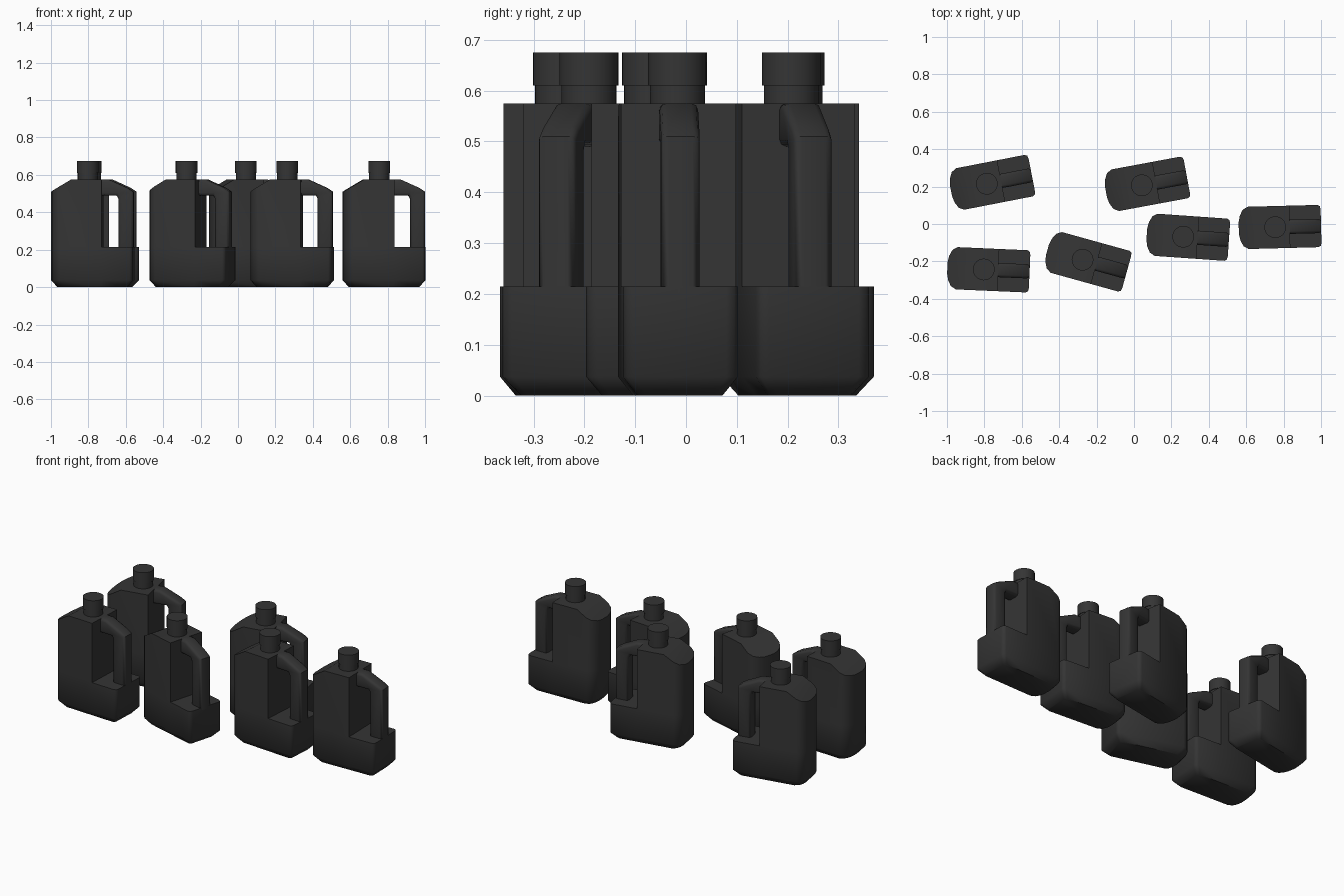
import bpy, bmesh
from math import radians
from mathutils import Matrix, Vector

if "Cube" in bpy.data.objects:
    bpy.data.objects.remove(bpy.data.objects["Cube"], do_unlink=True)

# Single dark plastic
plastic = bpy.data.materials.new("black_plastic")
plastic.use_nodes = True
colour = (0.035, 0.035, 0.035, 1)
plastic.diffuse_color = colour
plastic.node_tree.nodes["Principled BSDF"].inputs["Base Color"].default_value = colour

SHELF, TOP, RECESS_X = 0.215, 0.575, 0.078


def finish(bm, name, angle=50):
    bmesh.ops.recalc_face_normals(bm, faces=bm.faces[:])
    mesh = bpy.data.meshes.new(name)
    bm.to_mesh(mesh)
    bm.free()
    mesh.materials.append(plastic)
    mesh.shade_smooth()
    mesh.set_sharp_from_angle(angle=radians(angle))
    return mesh


def make_body():
    bm = bmesh.new()
    # Plan outline: round back, straight sides, tight corners below the handle
    half = [(-0.195, 0.03), (-0.188, 0.065), (-0.172, 0.097), (-0.145, 0.113),
            (RECESS_X, 0.113), (0.228, 0.113), (0.241, 0.106), (0.245, 0.09)]
    outline = half + [(x, -y) for x, y in reversed(half)]
    n = len(outline)

    # Base with a chamfered foot
    rings = []
    for z, sx, sy in ((0, 0.85, 0.74), (0.037, 1, 1), (SHELF, 1, 1)):
        rings.append([bm.verts.new((0.025 + (x - 0.025) * sx, y * sy, z))
                      for x, y in outline])
    for low, high in zip(rings, rings[1:]):
        for i in range(n):
            j = (i + 1) % n
            bm.faces.new((low[i], low[j], high[j], high[i]))
    bm.faces.new(rings[0])
    k = half.index((RECESS_X, 0.113))
    top = rings[-1]
    bm.faces.new(top[k:n - k])
    tank = bm.faces.new(top[:k + 1] + top[n - k - 1:])

    # Upper tank raised from the shelf
    raised = bmesh.ops.extrude_discrete_faces(bm, faces=[tank])["faces"][0]
    bmesh.ops.translate(bm, verts=raised.verts[:], vec=(0, 0, TOP - SHELF))

    # Sloping shoulder
    cut = bmesh.ops.bisect_plane(
        bm, geom=bm.verts[:] + bm.edges[:] + bm.faces[:], dist=1e-5,
        plane_co=(-0.195, 0, 0.51),
        plane_no=Vector((-0.065, 0, 0.11)).normalized(), clear_outer=True)
    rim = [e for e in cut["geom_cut"]
           if isinstance(e, bmesh.types.BMEdge) and e.is_boundary]
    bmesh.ops.edgeloop_fill(bm, edges=rim)
    return finish(bm, "body")


def make_handle():
    bm = bmesh.new()
    profile = [(0.06, TOP), (0.115, TOP), (0.215, 0.53), (0.245, 0.51),
               (0.245, 0.2), (0.164, 0.2), (0.164, 0.475), (0.155, 0.49),
               (0.06, 0.49)]
    face = bm.faces.new([bm.verts.new((x, -0.038, z)) for x, z in profile])
    side = bmesh.ops.extrude_face_region(bm, geom=[face], use_keep_orig=True)
    verts = [v for v in side["geom"] if isinstance(v, bmesh.types.BMVert)]
    bmesh.ops.translate(bm, verts=verts, vec=(0, 0.076, 0))
    # Round the grip's long edges
    edges = [e for e in bm.edges if abs(e.verts[0].co.y - e.verts[1].co.y) < 0.01]
    bmesh.ops.bevel(bm, geom=edges, offset=0.014, segments=2, profile=0.5,
                    affect="EDGES", clamp_overlap=True)
    return finish(bm, "handle")


def make_cylinder(name, radius, low, high):
    bm = bmesh.new()
    bmesh.ops.create_cone(bm, cap_ends=True, segments=24, radius1=radius,
                          radius2=radius, depth=high - low,
                          matrix=Matrix.Translation((0, 0, (low + high) / 2)))
    return finish(bm, name)


parts = [make_body(), make_handle(),
         make_cylinder("neck", 0.054, TOP - 0.02, 0.615),
         make_cylinder("cap", 0.058, 0.61, 0.675)]

# Jug placements: x, y of the cap and turn in degrees
jugs = [(-0.787, 0.215, 11), (0.042, 0.207, 10.5), (0.263, -0.068, -4),
        (0.755, -0.017, 1.5), (-0.803, -0.243, -2.5), (-0.275, -0.191, -15.5)]
for number, (x, y, turn) in enumerate(jugs, 1):
    place = Matrix.Translation((x, y, 0)) @ Matrix.Rotation(radians(turn), 4, "Z")
    for mesh in parts:
        part = bpy.data.objects.new(f"jug_{number}_{mesh.name}", mesh)
        part.matrix_world = place
        bpy.context.scene.collection.objects.link(part)
